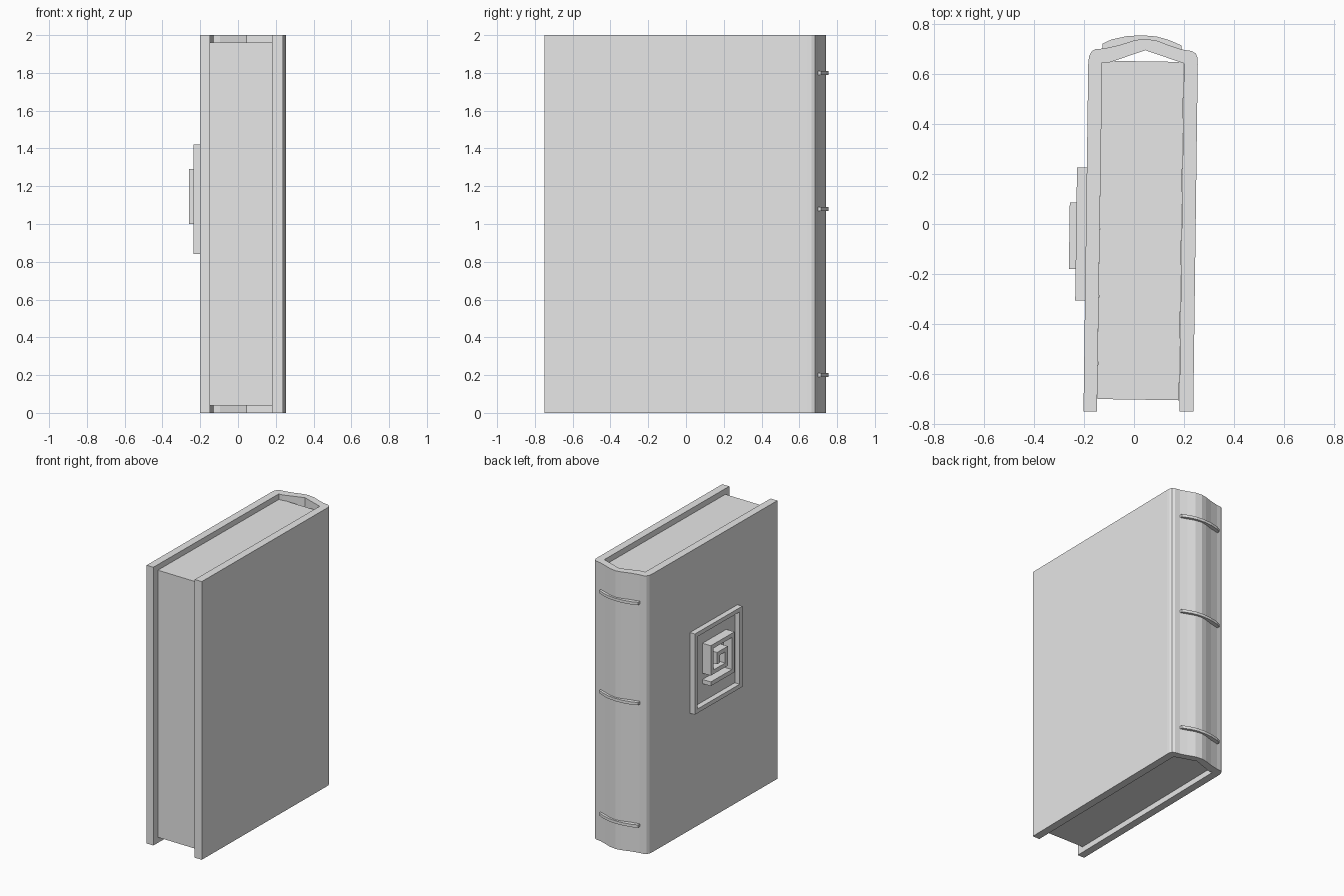
import bpy
import bmesh
from mathutils import Vector

if "Cube" in bpy.data.objects:
    bpy.data.objects.remove(bpy.data.objects["Cube"])

LEAN = 0.0137  # slight lean of the boards along y

grey = bpy.data.materials.new("plain_grey")
grey.use_nodes = True
colour = (0.8, 0.8, 0.8, 1)
grey.diffuse_color = colour
for node in grey.node_tree.nodes:
    if node.type == "BSDF_PRINCIPLED":
        node.inputs["Base Color"].default_value = colour


def finish(name, bm):
    bmesh.ops.recalc_face_normals(bm, faces=bm.faces)
    mesh = bpy.data.meshes.new(name)
    bm.to_mesh(mesh)
    bm.free()
    mesh.materials.append(grey)
    obj = bpy.data.objects.new(name, mesh)
    bpy.context.collection.objects.link(obj)
    return obj


def thicken(bm, offset):
    result = bmesh.ops.extrude_face_region(bm, geom=bm.faces[:])
    verts = [g for g in result["geom"] if isinstance(g, bmesh.types.BMVert)]
    bmesh.ops.translate(bm, verts=verts, vec=offset)


def prism(name, outline, z0, z1):
    """Extrude an (x, y) outline upwards."""
    bm = bmesh.new()
    bm.faces.new([bm.verts.new((x, y, z0)) for x, y in outline])
    thicken(bm, (0, 0, z1 - z0))
    return finish(name, bm)


def ribbon(name, path, width, x0, x1, closed=False):
    """Raised square strip with mitred corners along a (y, z) path."""
    bm = bmesh.new()
    pts = [Vector(p) for p in path]
    n = len(pts)
    pairs = []
    for i, p in enumerate(pts):
        before = pts[i - 1] if i or closed else None
        after = pts[(i + 1) % n] if i < n - 1 or closed else None
        a = (p - before).normalized() if before else (after - p).normalized()
        b = (after - p).normalized() if after else a
        na, nb = Vector((-a.y, a.x)), Vector((-b.y, b.x))
        mitre = (na + nb) / (1 + na.dot(nb)) * width / 2
        pairs.append([bm.verts.new((x0 + LEAN * q.x, q.x, q.y))
                      for q in (p + mitre, p - mitre)])
    for i in range(n if closed else n - 1):
        a, b = pairs[i], pairs[(i + 1) % n]
        bm.faces.new((a[0], a[1], b[1], b[0]))
    thicken(bm, (x1 - x0, 0, 0))
    return finish(name, bm)


# Boards and spine in one wrapped profile
outer = [(-0.202, -0.75), (-0.183, 0.64), (-0.18, 0.67), (-0.17, 0.69),
         (-0.155, 0.699), (-0.12, 0.702), (-0.06, 0.715), (0, 0.734),
         (0.04, 0.741), (0.09, 0.734), (0.14, 0.715), (0.19, 0.698),
         (0.23, 0.692), (0.247, 0.682), (0.254, 0.665), (0.255, 0.64),
         (0.237, -0.75)]
inner = [(0.181, -0.75), (0.2, 0.642), (0.045, 0.695), (-0.095, 0.647),
         (-0.127, 0.645), (-0.148, -0.75)]
prism("cover", outer + inner, 0, 2)

# Page block
prism("pages", [(-0.147, -0.7), (0.18, -0.705), (0.199, 0.648),
                (-0.127, 0.653)], 0.04, 1.96)

# Raised bands across the spine
band = [(-0.125, 0.722), (-0.09, 0.738), (-0.03, 0.751), (0.03, 0.755),
        (0.09, 0.75), (0.14, 0.736), (0.19, 0.714), (0.19, 0.692),
        (0.04, 0.73), (-0.125, 0.696)]
for i, z in enumerate((0.2, 1.08, 1.8)):
    prism(f"spine_band_{i + 1}", band, z - 0.01, z + 0.01)

# Square frame on the board
ribbon("emblem_frame", [(-0.29, 0.855), (0.21, 0.855), (0.21, 1.405),
                        (-0.29, 1.405)], 0.03, -0.188, -0.231, closed=True)

# Square spiral inside the frame
ribbon("emblem_spiral", [(0.085, 1.015), (-0.165, 1.015), (-0.165, 1.275),
                         (0.07, 1.275), (0.07, 1.09), (-0.09, 1.09),
                         (-0.09, 1.2), (0, 1.2), (0, 1.13)],
       0.03, -0.188, -0.258)
